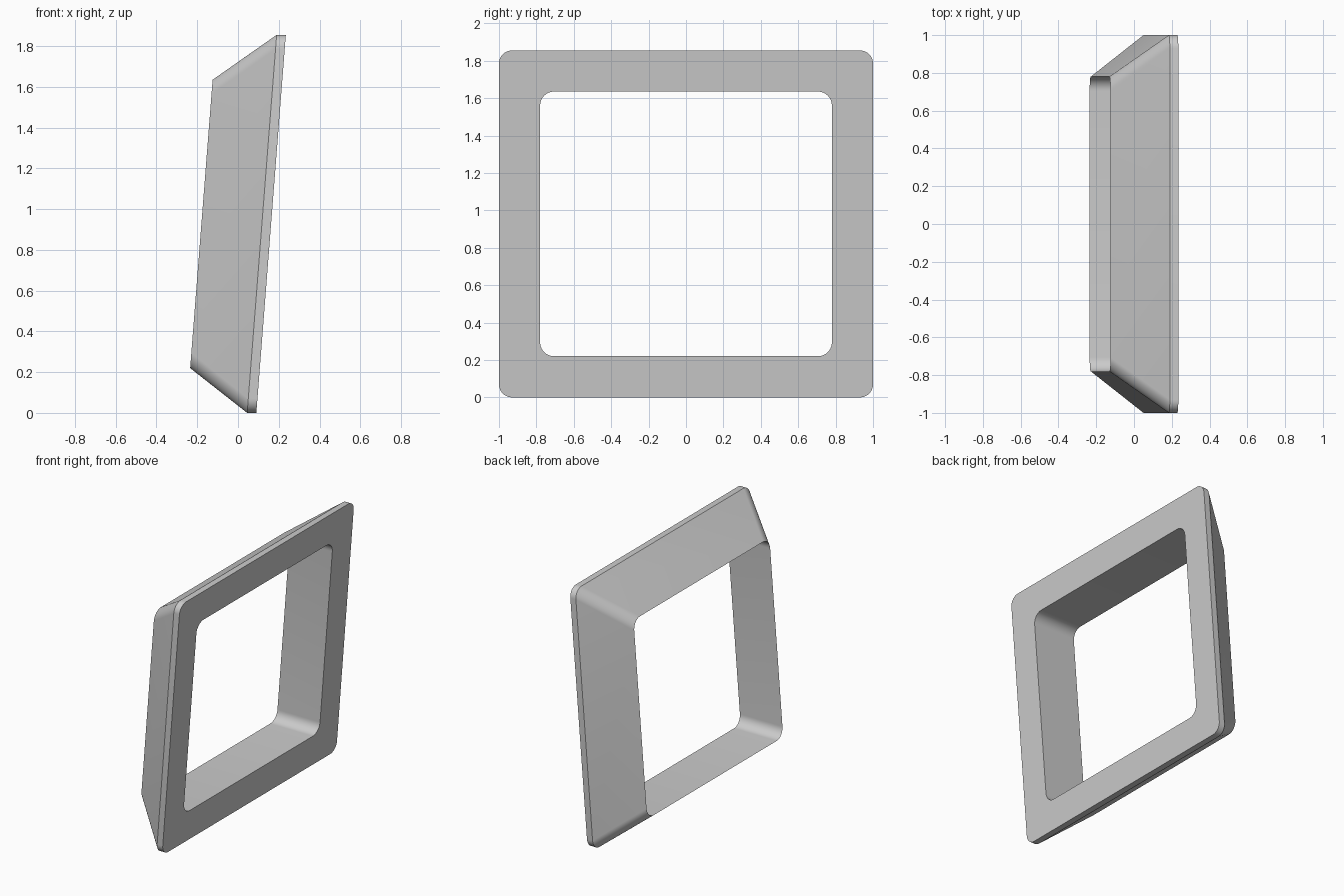
import bpy, bmesh, math

cube = bpy.data.objects.get("Cube")
if cube:
    bpy.data.objects.remove(cube, do_unlink=True)

LEAN = 0.078      # x shift per unit of height
SEGMENTS = 10     # segments per rounded corner

grey = bpy.data.materials.new("plain grey")
grey.use_nodes = True
colour = (0.6, 0.6, 0.6, 1)
grey.diffuse_color = colour
grey.node_tree.nodes["Principled BSDF"].inputs["Base Color"].default_value = colour


def rounded_ring(bm, depth, half_y, z_low, z_high, radius):
    """Rounded rectangle facing x, leaning with height."""
    mid, half_z = (z_low + z_high) / 2, (z_high - z_low) / 2
    ring = []
    for corner, (sy, sz) in enumerate([(1, 1), (-1, 1), (-1, -1), (1, -1)]):
        for i in range(SEGMENTS + 1):
            a = (corner + i / SEGMENTS) * math.pi / 2
            y = sy * (half_y - radius) + radius * math.cos(a)
            z = mid + sz * (half_z - radius) + radius * math.sin(a)
            ring.append(bm.verts.new((depth + LEAN * z, y, z)))
    return ring


# Closed loft: face rim, rim back, raised lip of the opening, opening at the face
bm = bmesh.new()
outer = (1.0, 0.0, 1.855, 0.07)
opening = (0.78, 0.22, 1.635, 0.075)
rings = [rounded_ring(bm, 0.09, *outer), rounded_ring(bm, 0.045, *outer),
         rounded_ring(bm, -0.252, *opening), rounded_ring(bm, 0.09, *opening)]
for k, a in enumerate(rings):
    b = rings[(k + 1) % len(rings)]
    for i in range(len(a)):
        j = (i + 1) % len(a)
        bm.faces.new((a[i], a[j], b[j], b[i]))
bmesh.ops.recalc_face_normals(bm, faces=bm.faces)

mesh = bpy.data.meshes.new("window_frame")
bm.to_mesh(mesh)
bm.free()
mesh.materials.append(grey)
frame = bpy.data.objects.new("window_frame", mesh)
bpy.context.collection.objects.link(frame)

# Smooth corners, crisp rim edges
bpy.ops.object.select_all(action='DESELECT')
frame.select_set(True)
bpy.context.view_layer.objects.active = frame
bpy.ops.object.shade_smooth_by_angle(angle=math.radians(30))
